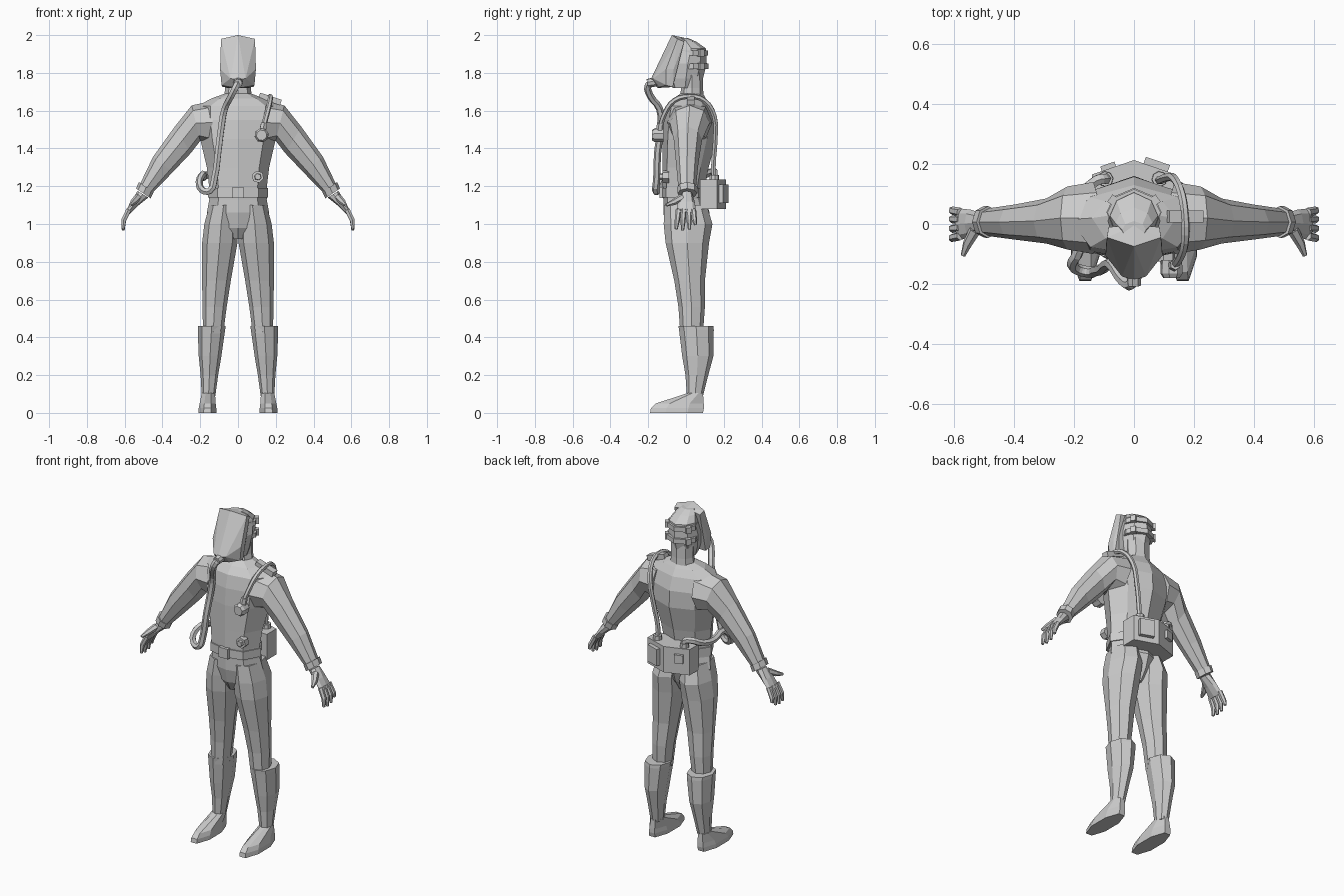
import bpy, bmesh
from math import cos, sin, pi, radians
from mathutils import Vector, Matrix


def finish(bm, name, mirror=False):
    bmesh.ops.recalc_face_normals(bm, faces=bm.faces)
    me = bpy.data.meshes.new(name)
    bm.to_mesh(me)
    bm.free()
    ob = bpy.data.objects.new(name, me)
    bpy.context.collection.objects.link(ob)
    if mirror:
        m = ob.modifiers.new("mirror", 'MIRROR')
        m.use_mirror_merge = False
    return ob


def loft(name, rings, mirror=False):
    bm = bmesh.new()
    vs = [[bm.verts.new(p) for p in r] for r in rings]
    n = len(vs[0])
    for a, b in zip(vs, vs[1:]):
        for i in range(n):
            j = (i + 1) % n
            bm.faces.new((a[i], a[j], b[j], b[i]))
    bm.faces.new(vs[0])
    bm.faces.new(vs[-1])
    return finish(bm, name, mirror)


def hull(name, pts, mirror=False):
    bm = bmesh.new()
    for p in pts:
        bm.verts.new(p)
    bmesh.ops.convex_hull(bm, input=bm.verts)
    bmesh.ops.dissolve_limit(bm, angle_limit=radians(2), verts=bm.verts, edges=bm.edges)
    return finish(bm, name, mirror)


def oval(z, x0, x1, y0, y1, off=0.0, n=8):
    # horizontal ring filling the given x and y ranges
    k = 1 / cos(off)
    return [((x0 + x1) / 2 + (x1 - x0) / 2 * k * cos(2 * pi * i / n + off),
             (y0 + y1) / 2 + (y1 - y0) / 2 * k * sin(2 * pi * i / n + off), z) for i in range(n)]


def body(z, w, f, b, k=0.68):
    # torso ring: centre creases front and back, broad chest
    m = (f + b) / 2
    half = [(w * k, f + (m - f) * .2), (w, m), (w * k, b - (b - m) * .35)]
    return ([(0, f, z)] + [(x, y, z) for x, y in half] + [(0, b, z)]
            + [(-x, y, z) for x, y in reversed(half)])


def limb(ax, az, bx, bz, y0, y1):
    # ring across a sloping limb, from outer point a to inner point b
    c = Vector(((ax + bx) / 2, (y0 + y1) / 2, (az + bz) / 2))
    u = Vector(((ax - bx) / 2, 0, (az - bz) / 2))
    v = Vector((0, (y1 - y0) / 2, 0))
    return [c + u * cos(pi * i / 4) + v * sin(pi * i / 4) for i in range(8)]


def rod(name, pts, radii, n=6, mirror=False):
    # straight-segmented tapered rod
    P = [Vector(p) for p in pts]
    rings = []
    for i, p in enumerate(P):
        d = (P[min(i + 1, len(P) - 1)] - P[max(i - 1, 0)]).normalized()
        u = d.cross(Vector((0.9, 0.1, 0.2))).normalized()
        v = d.cross(u)
        rings.append([p + (u * cos(2 * pi * k / n) + v * sin(2 * pi * k / n)) * radii[i] for k in range(n)])
    return loft(name, rings, mirror)


def box(name, c, s, rz=0, ry=0):
    bm = bmesh.new()
    M = (Matrix.Translation(c) @ Matrix.Rotation(radians(rz), 4, 'Z')
         @ Matrix.Rotation(radians(ry), 4, 'Y') @ Matrix.Diagonal((*s, 1)))
    bmesh.ops.create_cube(bm, size=1, matrix=M)
    return finish(bm, name)


def hose(name, pts, r):
    cu = bpy.data.curves.new(name, 'CURVE')
    cu.dimensions = '3D'
    cu.bevel_depth, cu.bevel_resolution, cu.resolution_u = r, 1, 3
    cu.use_fill_caps = True
    s = cu.splines.new('BEZIER')
    s.bezier_points.add(len(pts) - 1)
    for b, p in zip(s.bezier_points, pts):
        b.co = p
        b.handle_left_type = b.handle_right_type = 'AUTO'
    s.use_smooth = False
    bpy.context.collection.objects.link(bpy.data.objects.new(name, cu))


# torso, pelvis and neck
loft("torso", [body(*r) for r in [
    (1.13, .153, -.12, .10), (1.2, .153, -.125, .10), (1.3, .165, -.125, .12),
    (1.45, .2, -.125, .16), (1.55, .215, -.118, .158), (1.625, .215, -.10, .13),
    (1.665, .14, -.065, .105), (1.69, .07, -.03, .09)]])
loft("pelvis", [body(*r) for r in [
    (.92, .03, -.07, .06), (.98, .09, -.105, .10), (1.06, .165, -.12, .125), (1.14, .15, -.12, .10)]])
loft("neck", [oval(1.66, -.075, .075, -.035, .095), oval(1.72, -.068, .068, -.025, .09),
              oval(1.8, -.07, .07, -.03, .09)])
loft("belt", [body(z, .16, -.13, .108) for z in (1.14, 1.19)])
box("belt_buckle", (0, -.128, 1.167), (.06, .025, .06))

# legs, boots and feet
loft("legs", [oval(*r) for r in [
    (1.1, .0, .152, -.115, .11), (1.0, .0, .178, -.118, .14), (.9, .003, .19, -.108, .122),
    (.7, .038, .19, -.062, .1), (.56, .06, .188, -.04, .1), (.42, .078, .185, -.03, .09)]], True)
loft("boots", [oval(*r) for r in [
    (.46, .066, .213, -.04, .145), (.44, .068, .213, -.037, .147), (.3, .088, .208, -.02, .145),
    (.2, .105, .198, -.003, .118), (.09, .12, .192, .005, .09)]], True)
loft("feet", [oval(*r, pi / 8) for r in [
    (.105, .122, .192, .01, .09), (.05, .118, .203, -.16, .094),
    (.025, .115, .208, -.186, .095), (0, .115, .21, -.19, .09)]], True)

# sleeves and cuffs
loft("sleeves", [limb(*r) for r in [
    (.12, 1.655, .15, 1.42, -.10, .14), (.245, 1.628, .2, 1.44, -.085, .125),
    (.335, 1.515, .25, 1.375, -.065, .085), (.45, 1.355, .345, 1.275, -.052, .065),
    (.522, 1.205, .452, 1.165, -.04, .052)]], True)
loft("cuffs", [limb(.525, 1.222, .447, 1.168, -.047, .06), limb(.54, 1.188, .462, 1.136, -.045, .06)], True)

# hands: palm, four fingers, thumb
loft("palms", [limb(*r) for r in [
    (.532, 1.175, .475, 1.14, -.025, .035), (.565, 1.12, .525, 1.1, -.045, .048),
    (.597, 1.065, .57, 1.055, -.052, .052)]], True)
for i, (y, ty, tz) in enumerate([(-.04, -.052, .972), (-.013, -.018, .965), (.014, .018, .972), (.039, .05, .995)]):
    rod("finger_%d" % (i + 1), [(.578, y, 1.075), (.605, (y + ty) / 2, 1.02), (.608, ty, tz)],
        (.015, .014, .008), mirror=True)
rod("thumb", [(.53, -.02, 1.14), (.555, -.065, 1.115), (.57, -.105, 1.1)], (.02, .016, .008), mirror=True)

# hood with two straps and side buckles
loft("hood", [body(*r, .72) for r in [
    (1.72, .06, -.07, .06), (1.77, .075, -.09, .09), (1.85, .088, -.09, .11),
    (1.93, .08, -.05, .105), (1.965, .062, -.05, .055), (1.985, .04, -.05, .01)]])
for i, z in enumerate((1.835, 1.905)):
    loft("head_strap_%d" % (i + 1), [body(z + d, .092 - .003 * i, -.04, .12 - .004 * i, .72)
                                     for d in (-.014, .014)])
    for s in (-1, 1):
        box("strap_buckle", (s * .068, .078, z), (.03, .03, .035), -s * 55)

# face mask with central ridge and snout
mask = [(.09, -.045, 1.98), (.085, -.01, 1.965), (.095, -.105, 1.82), (.093, -.065, 1.82),
        (.04, -.175, 1.77), (.087, -.105, 1.735), (.082, -.07, 1.725), (.04, -.14, 1.725)]
hull("face_mask", [(0, -.075, 2.0), (0, -.005, 1.985), (0, -.187, 1.765), (0, -.15, 1.72)]
     + [(s * x, y, z) for x, y, z in mask for s in (-1, 1)])
rod("mask_outlet", [(0, -.15, 1.755), (0, -.205, 1.745)], (.027, .023), 8)

# breathing hose from the mask, looping round the right flank to the pack
hose("breathing_hose", [
    (0, -.17, 1.755), (-.008, -.2, 1.735), (-.035, -.19, 1.68), (-.07, -.14, 1.61), (-.09, -.135, 1.5),
    (-.105, -.15, 1.38), (-.125, -.155, 1.24), (-.15, -.16, 1.175), (-.19, -.15, 1.18),
    (-.205, -.13, 1.225), (-.185, -.09, 1.265), (-.185, 0, 1.245), (-.17, .09, 1.255),
    (-.125, .145, 1.28), (-.1, .15, 1.27), (-.095, .15, 1.22)], .019)

# shoulder hose from the pack, over the shoulder, to a gauge on the chest
hose("shoulder_hose", [
    (.085, .15, 1.22), (.085, .145, 1.3), (.11, .155, 1.45), (.135, .15, 1.57), (.16, .095, 1.655),
    (.17, .02, 1.675), (.17, -.06, 1.655), (.155, -.11, 1.59), (.13, -.14, 1.5)], .014)
box("shoulder_strap", (.17, .025, 1.662), (.12, .04, .03), 0, 18)
rod("chest_gauge", [(.125, -.12, 1.47), (.125, -.165, 1.47), (.125, -.18, 1.47)], (.036, .038, .028), 8)
rod("gauge_stem", [(.13, -.14, 1.49), (.138, -.135, 1.535)], (.02, .018), 6)
rod("belly_valve", [(.105, -.09, 1.25), (.105, -.125, 1.25)], (.033, .033))
rod("valve_knob", [(.105, -.12, 1.25), (.105, -.14, 1.25)], (.02, .017))

# back pack with ridge, two cover plates and hose sockets
hull("back_pack", [(s * x, y, z) for x, y in ((.14, .075), (.14, .165), (0, .213))
                   for s in (-1, 1) for z in (1.08, 1.235)])
box("large_plate", (.075, .196, 1.16), (.085, .03, .1), -19)
box("small_plate", (-.085, .188, 1.175), (.05, .025, .05), 19)
for x in (-.095, .085):
    rod("hose_socket", [(x, .15, 1.22), (x, .15, 1.26)], (.027, .025), 8)
